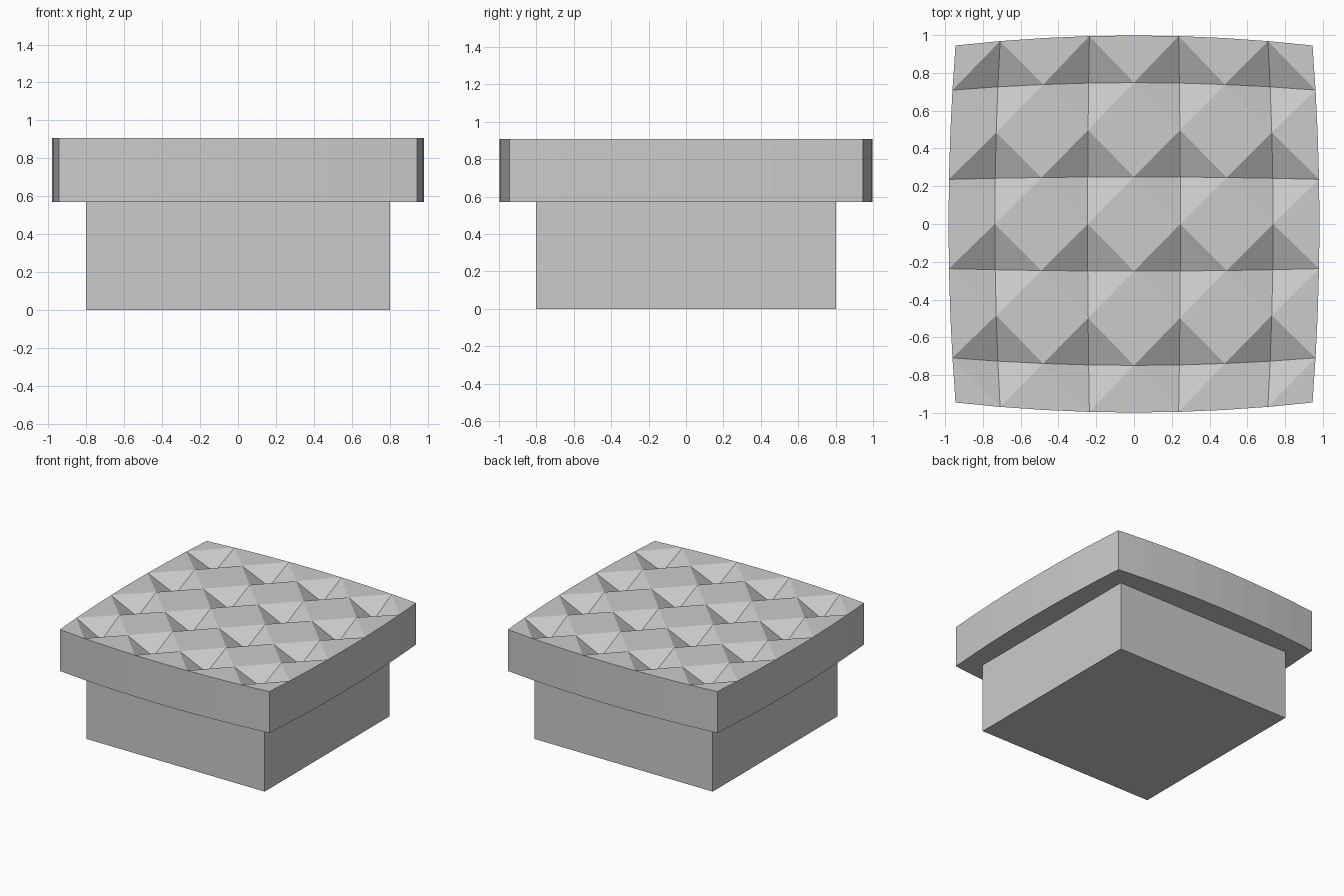
import bpy
import bmesh

cube = bpy.data.objects.get("Cube")
if cube:
    bpy.data.objects.remove(cube, do_unlink=True)

GREY = (0.6, 0.6, 0.6, 1.0)
BASE_HALF, BASE_TOP = 0.803, 0.57
CAP_TOP, PIT_DEPTH = 0.908, 0.11
CORNER, BULGE_X, BULGE_Y = 0.945, 0.037, 0.053
CELLS = 8

grey = bpy.data.materials.new("plain grey")
grey.use_nodes = True
grey.diffuse_color = GREY
grey.node_tree.nodes["Principled BSDF"].inputs["Base Color"].default_value = GREY


def finish(name, bm):
    bmesh.ops.recalc_face_normals(bm, faces=bm.faces[:])
    mesh = bpy.data.meshes.new(name)
    bm.to_mesh(mesh)
    bm.free()
    mesh.materials.append(grey)
    obj = bpy.data.objects.new(name, mesh)
    bpy.context.collection.objects.link(obj)
    return obj


# Square pedestal
bm = bmesh.new()
bmesh.ops.create_cube(bm, size=1)
for v in bm.verts:
    v.co.x *= 2 * BASE_HALF
    v.co.y *= 2 * BASE_HALF
    v.co.z = (v.co.z + 0.5) * BASE_TOP
finish("pedestal", bm)


# Cap with bowed sides and a grid of diamond-shaped pits on top
def cap_point(i, j):
    u, v = 2 * i / CELLS - 1, 2 * j / CELLS - 1
    x = u * (CORNER + BULGE_X * (1 - v * v))
    y = v * (CORNER + BULGE_Y * (1 - u * u))
    pit = PIT_DEPTH if i % 2 and j % 2 else 0
    return x, y, CAP_TOP - pit


bm = bmesh.new()
steps = range(CELLS + 1)
grid = [[bm.verts.new(cap_point(i, j)) for j in steps] for i in steps]

# Split every cell along the rim of its pit
for i in range(CELLS):
    for j in range(CELLS):
        a, b = grid[i][j], grid[i + 1][j]
        c, d = grid[i + 1][j + 1], grid[i][j + 1]
        if (i + j) % 2:
            halves = ((a, b, c), (a, c, d))
        else:
            halves = ((a, b, d), (b, c, d))
        for half in halves:
            bm.faces.new(half)

# Side walls and flat underside
rim = ([grid[i][0] for i in range(CELLS)]
       + [grid[CELLS][j] for j in range(CELLS)]
       + [grid[i][CELLS] for i in range(CELLS, 0, -1)]
       + [grid[0][j] for j in range(CELLS, 0, -1)])
lower = [bm.verts.new((v.co.x, v.co.y, BASE_TOP)) for v in rim]
for k in range(len(rim)):
    n = (k + 1) % len(rim)
    bm.faces.new((rim[k], lower[k], lower[n], rim[n]))
bm.faces.new(lower)
finish("studded_cap", bm)
